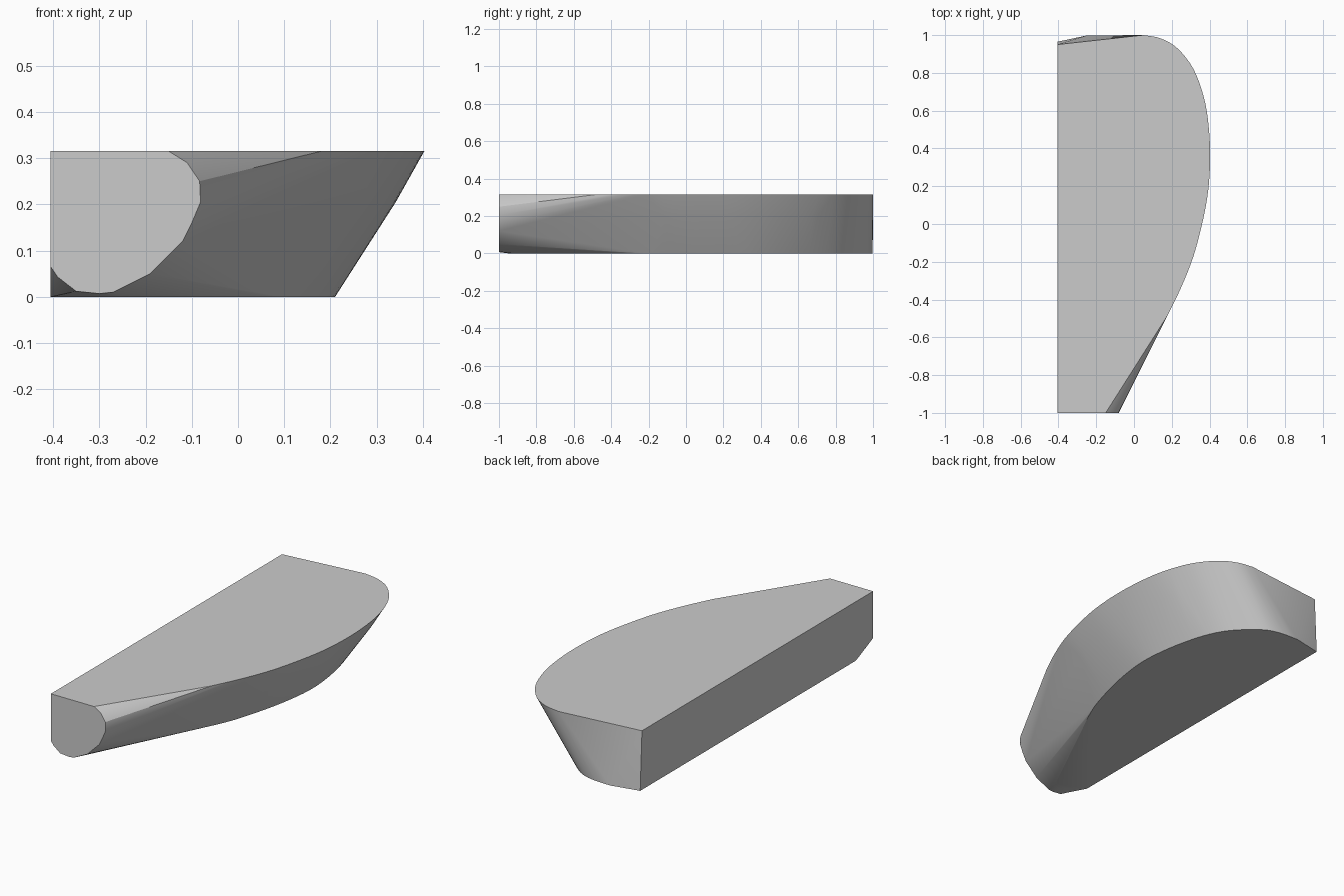
import bpy, bmesh, math
from mathutils import Vector

if "Cube" in bpy.data.objects:
    bpy.data.objects.remove(bpy.data.objects["Cube"])

H = 0.315      # deck height
LEFT = -0.405  # flat side


def smooth_curve(pts, steps=4):
    """Catmull-Rom through 2D points."""
    p = [Vector(q) for q in pts]
    p = [2 * p[0] - p[1]] + p + [2 * p[-1] - p[-2]]
    out = []
    for i in range(1, len(p) - 2):
        a, b, c, d = p[i - 1:i + 3]
        for s in range(steps):
            t = s / steps
            out.append(0.5 * (2 * b + (c - a) * t + (2 * a - 5 * b + 4 * c - d) * t * t
                              + (3 * b - a - 3 * c + d) * t ** 3))
    return out + [p[-2]]


# Top outline
top = smooth_curve([(0.18, -0.48), (0.25, -0.335), (0.315, -0.17), (0.365, 0.02), (0.393, 0.18),
                    (0.403, 0.35), (0.395, 0.52), (0.37, 0.67), (0.315, 0.82),
                    (0.23, 0.93), (0.14, 0.983), (0.05, 1.0)])
# Bottom outline
bottom = smooth_curve([(0.06, -0.29), (0.107, -0.18), (0.16, 0.0), (0.195, 0.17), (0.21, 0.33),
                       (0.195, 0.5), (0.16, 0.66), (0.115, 0.78), (0.053, 0.87),
                       (-0.05, 0.96), (-0.14, 0.992), (-0.25, 0.998)])
# Slightly bulged ring between them
middle = [b.lerp(t, 0.65) + Vector((0.009, 0)) for t, b in zip(top[8:-16], bottom[8:-16])]
# Cut-off front end (x, z)
front = [(LEFT, 0.065), (-0.39, 0.043), (-0.35, 0.012), (-0.3, 0.007), (-0.27, 0.01), (-0.19, 0.05),
         (-0.12, 0.12), (-0.10, 0.16), (-0.081, 0.205), (-0.083, 0.25), (-0.11, 0.29),
         (-0.15, H), (LEFT, H)]

points = [(q.x, q.y, H) for q in top] + [(LEFT, 0.95, H)]
points += [(q.x, q.y, 0) for q in bottom]
points += [(LEFT, 0.965, 0), (LEFT, -0.855, 0), (-0.3, -0.945, 0), (-0.25, -0.92, 0)]
points += [(q.x, q.y, H * 0.65) for q in middle]
points += [(x, -1, z) for x, z in front]

# Solid body skinned over all the outlines
bm = bmesh.new()
verts = [bm.verts.new(p) for p in points]
hull = bmesh.ops.convex_hull(bm, input=verts)
bmesh.ops.delete(bm, geom=[v for v in bm.verts if not v.link_faces], context='VERTS')
bmesh.ops.dissolve_limit(bm, angle_limit=math.radians(0.3), verts=bm.verts[:], edges=bm.edges[:])
bmesh.ops.recalc_face_normals(bm, faces=bm.faces[:])
mesh = bpy.data.meshes.new("half_hull_body")
bm.to_mesh(mesh)
bm.free()
body = bpy.data.objects.new("half_hull_body", mesh)
bpy.context.collection.objects.link(body)
bpy.context.view_layer.objects.active = body
body.select_set(True)
bpy.ops.object.shade_smooth_by_angle(angle=math.radians(25))
